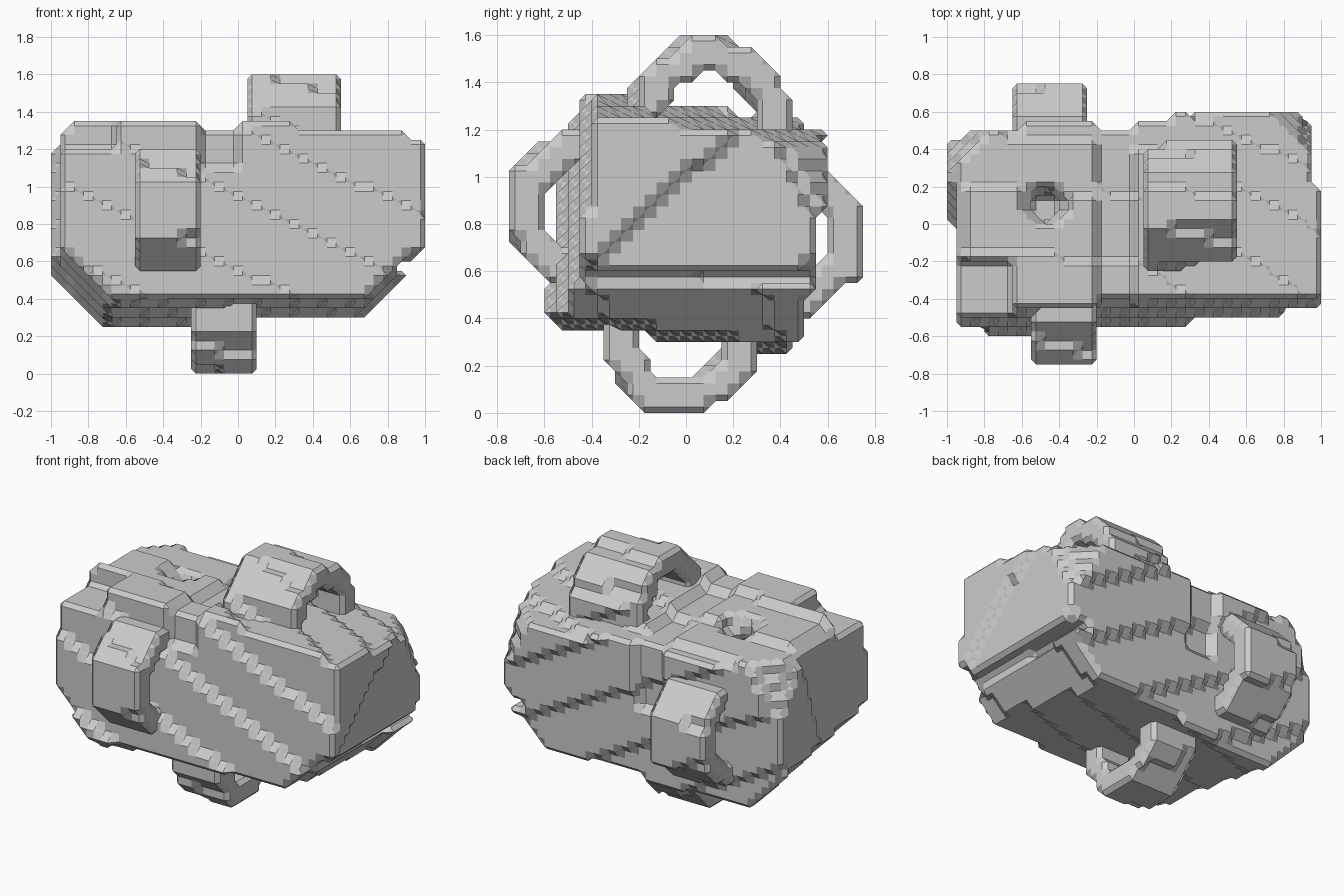
import bpy, bmesh
from itertools import product
from mathutils import Euler, Vector

default = bpy.data.objects.get("Cube")
if default:
    bpy.data.objects.remove(default, do_unlink=True)

STEP = 0.05
CENTRE = Vector((0, 0.02, 0.81))
TO_LOCAL = Euler((-0.13, 0.02, 0.06)).to_matrix().transposed()
CORNERS = ((0, 0), (1, 0), (1, 1), (0, 1))


def add(a, b):
    return tuple(p + q for p, q in zip(a, b))


def cell_faces(cell):
    """Yield the corner nodes of each cell side, counter-clockwise from outside."""
    for axis in range(3):
        for side in (0, 1):
            ring = []
            for u, v in CORNERS:
                offset = [0, 0, 0]
                offset[axis] = side
                offset[(axis + 1) % 3] = u
                offset[(axis + 2) % 3] = v
                ring.append(add(cell, offset))
            yield ring if side else ring[::-1]


def cell_links(cell, inside):
    """Join the edge crossings of one cell into directed links."""
    links = {}
    for ring in cell_faces(cell):
        for i in range(4):
            if ring[i] in inside and ring[i - 1] not in inside:
                j = i
                while ring[(j + 1) % 4] in inside:
                    j += 1
                links[add(ring[i - 1], ring[i])] = add(ring[j % 4], ring[(j + 1) % 4])
    return links


def stepped_solid(name, test):
    """Sample a shape on a grid and skin it with chamfered steps."""
    inside = set()
    for node in product(range(-20, 20), range(-15, 15), range(32)):
        world = Vector(n + 0.5 for n in node) * STEP
        if test(TO_LOCAL @ (world - CENTRE), world):
            inside.add(node)
    cells = {add(n, o) for n in inside for o in product((-1, 0), repeat=3)}
    bm = bmesh.new()
    verts = {}
    for cell in cells:
        links = cell_links(cell, inside)
        while links:
            start, point = links.popitem()
            loop = [start]
            while point != start:
                loop.append(point)
                point = links.pop(point)
            for key in loop:
                if key not in verts:
                    verts[key] = bm.verts.new(Vector(k + 1 for k in key) * STEP / 2)
            bm.faces.new([verts[key] for key in loop])
    bmesh.ops.recalc_face_normals(bm, faces=bm.faces[:])
    bmesh.ops.dissolve_limit(bm, angle_limit=0.01, verts=bm.verts[:], edges=bm.edges[:])
    mesh = bpy.data.meshes.new(name)
    bm.to_mesh(mesh)
    bm.free()
    obj = bpy.data.objects.new(name, mesh)
    bpy.context.collection.objects.link(obj)
    return obj


# Tilted block, slightly slimmer towards +x, with a seam, a pit and cut corners
def body(p, w):
    if not -0.507 < p.y < 0.49 or not -0.97 < p.x < 0.96 + 0.04 * p.z:
        return False
    top = 0.48 - 0.065 * max(p.x, 0) - 0.04 * max(p.y, 0)
    if not -0.48 + 0.05 * p.x < p.z < top:
        return False
    # Sloping ends
    if abs(p.x) - p.z > (1.13 if p.x > 0 else 1.2) or abs(p.x) + p.z > 1.37:
        return False
    # Thin groove across the lower right-hand end
    if p.x > 0.83 and 0.55 < w.z < 0.6:
        return False
    # Cut upper corners
    if Vector((abs(w.x), w.y, w.z)).dot(Vector((0.1125, 0.09, 0.05))) > 0.195:
        return False
    if w.x < -0.67 and w.y < -0.2 and w.z > 1.2:
        return False
    # Seam over the top
    if -0.2 < w.x < 0:
        if p.z > 0.43 or (p.y > 0.44 and p.z > 0) or (p.y < -0.45 and p.z > 0.25):
            return False
    # Pit in the top
    u, v = abs(p.x + 0.47), abs(p.y - 0.06)
    pit = 0.08 + max(0, p.z - 0.4) * 0.8
    return not (p.z > 0.3 and max(u, v, (u + v) / 1.4) < pit)


# Eight-sided loop standing on one side of the body
def loop_handle(middle, half_width, reach, shift, axis, sign):
    def test(p, w):
        height = p[axis] * sign
        if height < 0.4 or abs(w.x - middle) > half_width:
            return False
        u = abs(p[3 - axis] - shift)
        v = abs(height - reach + 0.37)
        outer = u < 0.325 and v < 0.37 and u + v < 0.5
        hole = u < 0.19 and v < 0.22 and u + v < 0.3
        return outer and not hole
    return test


stepped_solid("body", body)
for name, *shape in (
    ("top_handle", 0.3, 0.25, 0.782, 0, 2, 1),
    ("bottom_handle", -0.075, 0.175, 0.805, 0.02, 2, -1),
    ("front_handle", -0.375, 0.175, 0.752, -0.01, 1, -1),
    ("back_handle", -0.45, 0.2, 0.757, -0.015, 1, 1),
):
    stepped_solid(name, loop_handle(*shape))
